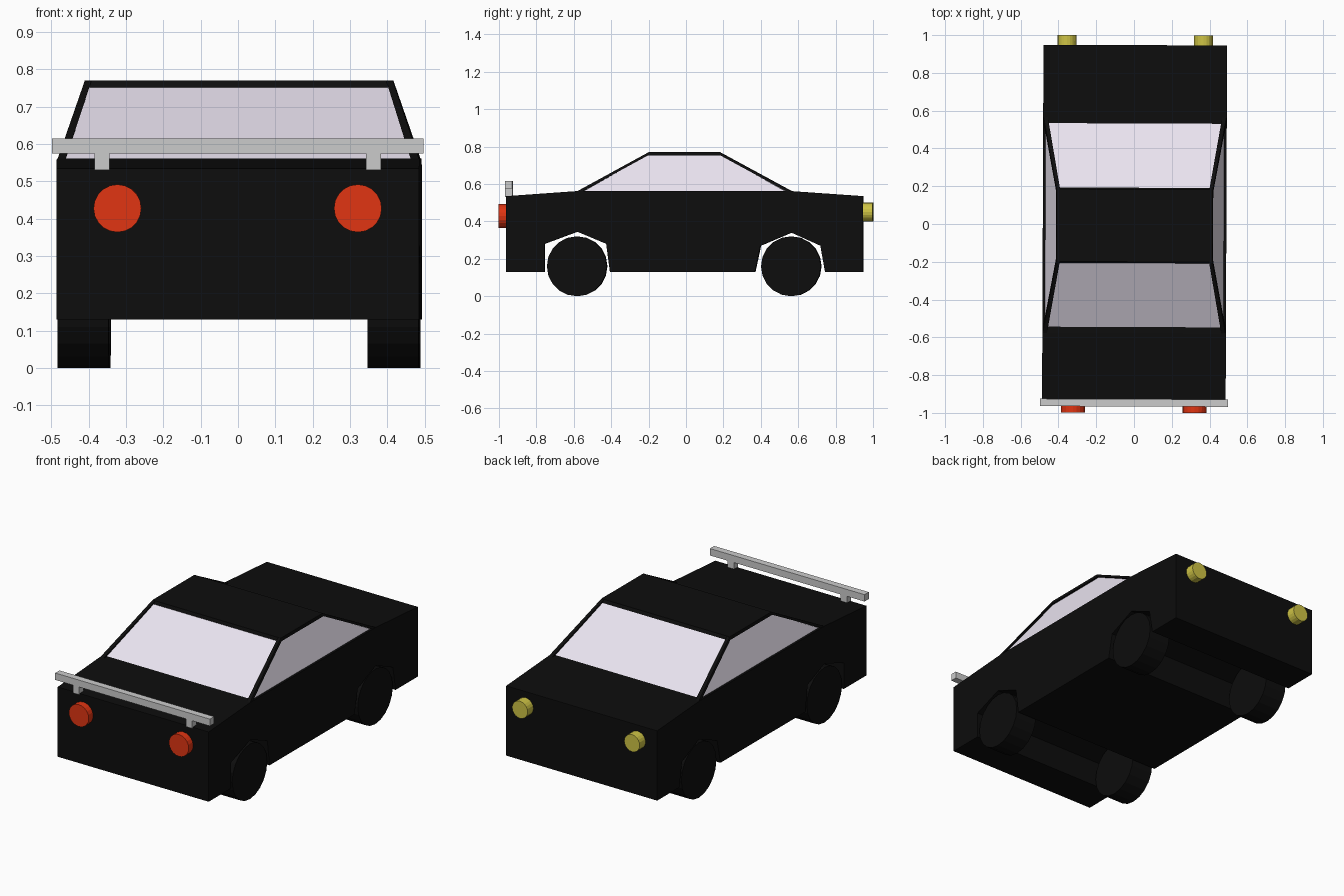
import bpy, bmesh
from math import pi
from mathutils import Matrix

if "Cube" in bpy.data.objects:
    bpy.data.objects.remove(bpy.data.objects["Cube"])


def material(name, rgb):
    m = bpy.data.materials.new(name)
    m.diffuse_color = (*rgb, 1)
    m.use_nodes = True
    m.node_tree.nodes["Principled BSDF"].inputs["Base Color"].default_value = m.diffuse_color
    return m


BLACK = material("black paint", (0.004, 0.004, 0.004))
GLASS = material("pale glass", (0.82, 0.77, 0.87))
RED = material("red lens", (0.75, 0.035, 0.006))
YELLOW = material("yellow lens", (0.62, 0.55, 0.06))

# the whole car sits very slightly turned on the grid
TURN = Matrix.Translation((0.003, 0, 0)) @ Matrix.Rotation(-0.004, 4, 'Z')


def finish(bm, name, mat=None):
    bmesh.ops.recalc_face_normals(bm, faces=bm.faces)
    me = bpy.data.meshes.new(name)
    bm.to_mesh(me)
    bm.free()
    if mat:
        me.materials.append(mat)
    ob = bpy.data.objects.new(name, me)
    ob.matrix_world = TURN
    bpy.context.collection.objects.link(ob)
    return ob


def loft(name, lower, upper, mat=None):
    """Solid between two loops with equal point counts."""
    bm = bmesh.new()
    a = [bm.verts.new(p) for p in lower]
    b = [bm.verts.new(p) for p in upper]
    bm.faces.new(a)
    bm.faces.new(b)
    for i in range(len(a)):
        j = (i + 1) % len(a)
        bm.faces.new((a[i], a[j], b[j], b[i]))
    return finish(bm, name, mat)


def rect(x0, x1, y0, y1, z):
    return [(x0, y0, z), (x1, y0, z), (x1, y1, z), (x0, y1, z)]


def box(name, x0, x1, y0, y1, z0, z1, mat=None):
    return loft(name, rect(x0, x1, y0, y1, z0), rect(x0, x1, y0, y1, z1), mat)


def cylinder(name, center, r, depth, axis, mat, sides=20):
    bm = bmesh.new()
    bmesh.ops.create_cone(bm, cap_ends=True, segments=sides, radius1=r, radius2=r,
                          depth=depth,
                          matrix=Matrix.Translation(center) @ Matrix.Rotation(pi / 2, 4, axis))
    return finish(bm, name, mat)


# body: side profile with wheel arches, extruded across the width
profile = [(-0.96, 0.13), (-0.755, 0.13), (-0.755, 0.28), (-0.58, 0.345), (-0.425, 0.28),
           (-0.405, 0.13), (0.37, 0.13), (0.40, 0.27), (0.565, 0.34), (0.72, 0.27),
           (0.745, 0.13), (0.947, 0.13), (0.947, 0.535), (0.56, 0.562), (-0.58, 0.562),
           (-0.96, 0.535)]
W = 0.486
loft("body", [(-W, y, z) for y, z in profile], [(W, y, z) for y, z in profile], BLACK)

# cabin: glass block, roof slab and corner pillars
loft("windows", rect(-0.475, 0.475, -0.558, 0.545, 0.555),
     rect(-0.402, 0.402, -0.193, 0.175, 0.76), GLASS)
loft("roof", rect(-0.416, 0.416, -0.207, 0.192, 0.752),
     rect(-0.413, 0.413, -0.2, 0.183, 0.77), BLACK)
for s in (-1, 1):
    for end, yb, yt in (("front", -0.582, -0.2), ("rear", 0.568, 0.183)):
        d = 0.028 if yb < 0 else -0.028
        loft(end + "_pillar", rect(s * 0.484, s * 0.462, yb, yb + d, 0.56),
             rect(s * 0.413, s * 0.395, yt, yt + d, 0.769), BLACK)

# wheels, lamps and bar posts on both sides
for s in (-1, 1):
    for end, y in (("front", -0.582), ("rear", 0.563)):
        cylinder(end + "_wheel", (s * 0.415, y, 0.16), 0.16, 0.137, 'Y', BLACK)
    cylinder("front_lamp", (s * 0.322, -0.975, 0.428), 0.064, 0.05, 'X', RED)
    cylinder("rear_lamp", (s * 0.361, 0.965, 0.45), 0.05, 0.07, 'X', YELLOW)
    x = s * 0.364
    box("bar_post", x - 0.02, x + 0.02, -0.966, -0.927, 0.53, 0.576)

# grey bar across the front
box("front_bar", -0.498, 0.498, -0.966, -0.927, 0.575, 0.615)
